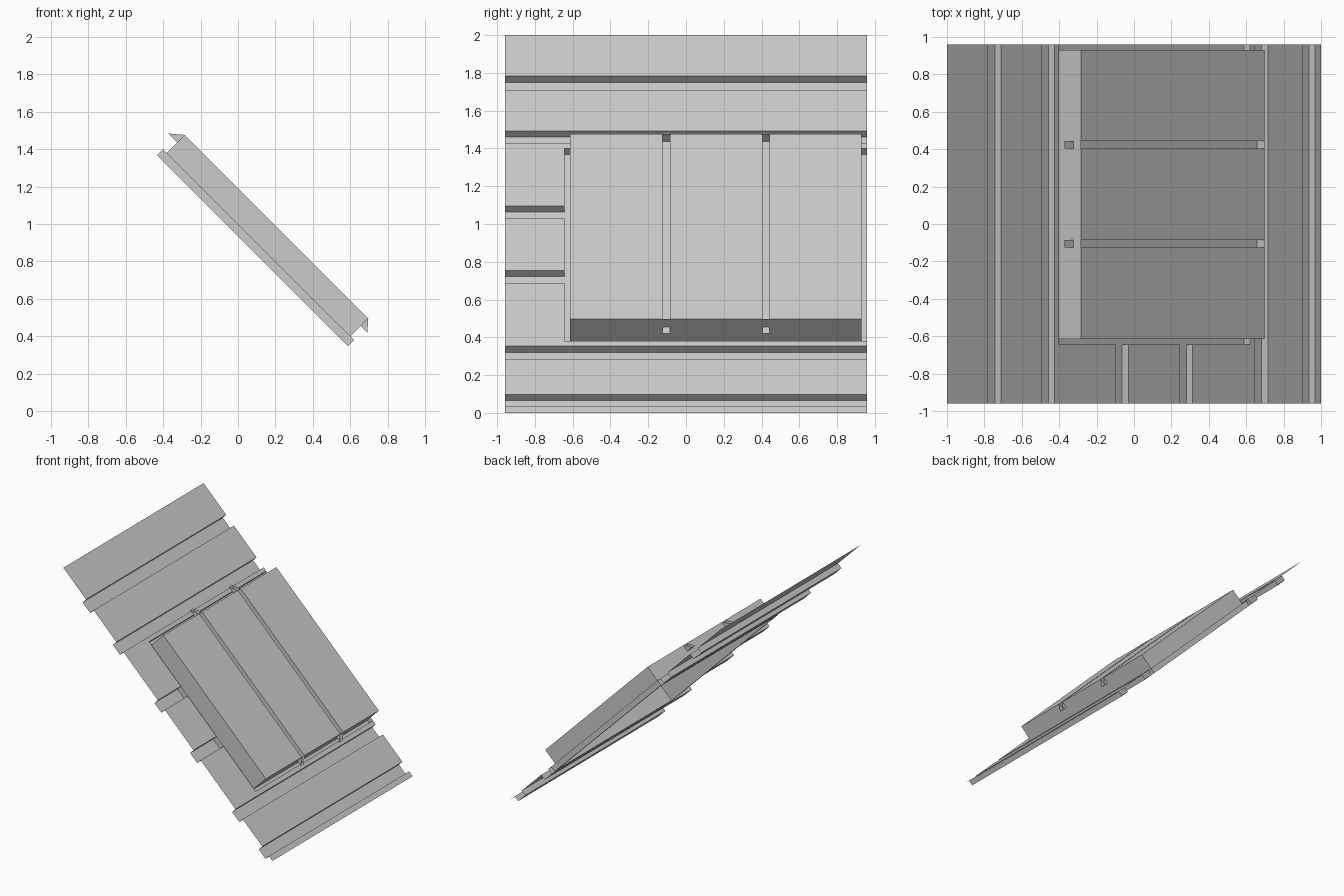
import bpy, bmesh

if "Cube" in bpy.data.objects:
    bpy.data.objects.remove(bpy.data.objects["Cube"])

D = 0.033                     # depth of the roof grooves
Y0, Y1 = -0.958, 0.958        # roof width
WALL = -0.643                 # near edge of the panel recess
R0, R1 = -0.40, 0.62          # recess extent down the slope
U0, U1 = -0.38, 0.60          # panel extent down the slope
PY0, PY1 = -0.613, 0.93       # panel extent across
T, F = 0.096, 0.056           # panel top and channel floor


def pt(u, y, h):
    """u runs down the 45 degree slope, h is the offset off the slope."""
    return (u + h, y, 1 - u + h)


def face(bm, pts):
    bm.faces.new([bm.verts.new(pt(*p)) for p in pts])


def finish(bm, name):
    bmesh.ops.remove_doubles(bm, verts=bm.verts, dist=1e-5)
    me = bpy.data.meshes.new(name)
    bm.to_mesh(me)
    bm.free()
    ob = bpy.data.objects.new(name, me)
    bpy.context.collection.objects.link(ob)
    return ob


def floor(bm, u0, u1, y0, y1, h):
    face(bm, [(u0, y0, h), (u1, y0, h), (u1, y1, h), (u0, y1, h)])


def roof_strip(bm, start, end, grooves, y0, y1):
    prof = [(start, 0)]
    for a, b in grooves:
        prof += [(a, 0), (a, -D), (b, -D), (b, 0)]
    prof.append((end, 0))
    for (ua, ha), (ub, hb) in zip(prof, prof[1:]):
        face(bm, [(ua, y0, ha), (ub, y0, hb), (ub, y1, hb), (ua, y1, ha)])


# Grooved roof sheet
upper = [(-0.783, -0.71), (-0.493, -0.425)]
middle = [(-0.096, -0.03), (0.245, 0.313)]
lower = [(0.647, 0.715), (0.902, 0.967)]
bm = bmesh.new()
roof_strip(bm, -1, 1, upper + middle + lower, Y0, WALL)
roof_strip(bm, -1, R0, upper, WALL, Y1)
roof_strip(bm, R1, 1, lower, WALL, Y1)
finish(bm, "roof_sheet")

# Recess around the panel: four walls and a floor ring, open under the panel
bm = bmesh.new()
for y, s in ((WALL, 1), (Y1, -1)):
    face(bm, [(R0, y, 0), (R0, y, -D), (R1, y, -D), (R1, y, 0)][::s])
for u, s in ((R0, 1), (R1, -1)):
    face(bm, [(u, WALL, 0), (u, WALL, -D), (u, Y1, -D), (u, Y1, 0)][::-s])
floor(bm, R0, R1, WALL, PY0, -D)
floor(bm, R0, R1, PY1, Y1, -D)
floor(bm, R0, U0, PY0, PY1, -D)
floor(bm, U1, R1, PY0, PY1, -D)
finish(bm, "panel_recess")

# Raised panel: a channelled cross-section running down the slope, open below
channels = [(-0.125, -0.086), (0.404, 0.443)]
sec = [(PY0, -D), (PY0, T)]
for a, b in channels:
    sec += [(a, T), (a, F), (b, F), (b, T)]
sec += [(PY1, T), (PY1, -D)]
bm = bmesh.new()
for (ya, ha), (yb, hb) in zip(sec, sec[1:]):
    face(bm, [(U0, ya, ha), (U1, ya, ha), (U1, yb, hb), (U0, yb, hb)])
for u, s in ((U0, 1), (U1, -1)):
    face(bm, [(u, y, h) for y, h in sec][::-s])
    # Channel end walls
    for a, b in channels:
        face(bm, [(u, a, F), (u, a, T), (u, b, T), (u, b, F)][::-s])
finish(bm, "raised_panel")

# Small open scoops at both ends of each channel
bm = bmesh.new()
for a, b in channels:
    for u, tip in ((U0, -0.427), (U1, 0.635)):
        s = 1 if tip > u else -1
        face(bm, [(u, a, F), (tip, a, F), (tip, b, F), (u, b, F)][::s])
        face(bm, [(u, a, F), (tip, a, F), (u, a, T)][::s])
        face(bm, [(u, b, F), (u, b, T), (tip, b, F)][::s])
finish(bm, "channel_scoops")

# Drop everything exactly onto the ground
low = min(v.co.z for o in bpy.data.objects for v in o.data.vertices)
for o in bpy.data.objects:
    o.location.z -= low
